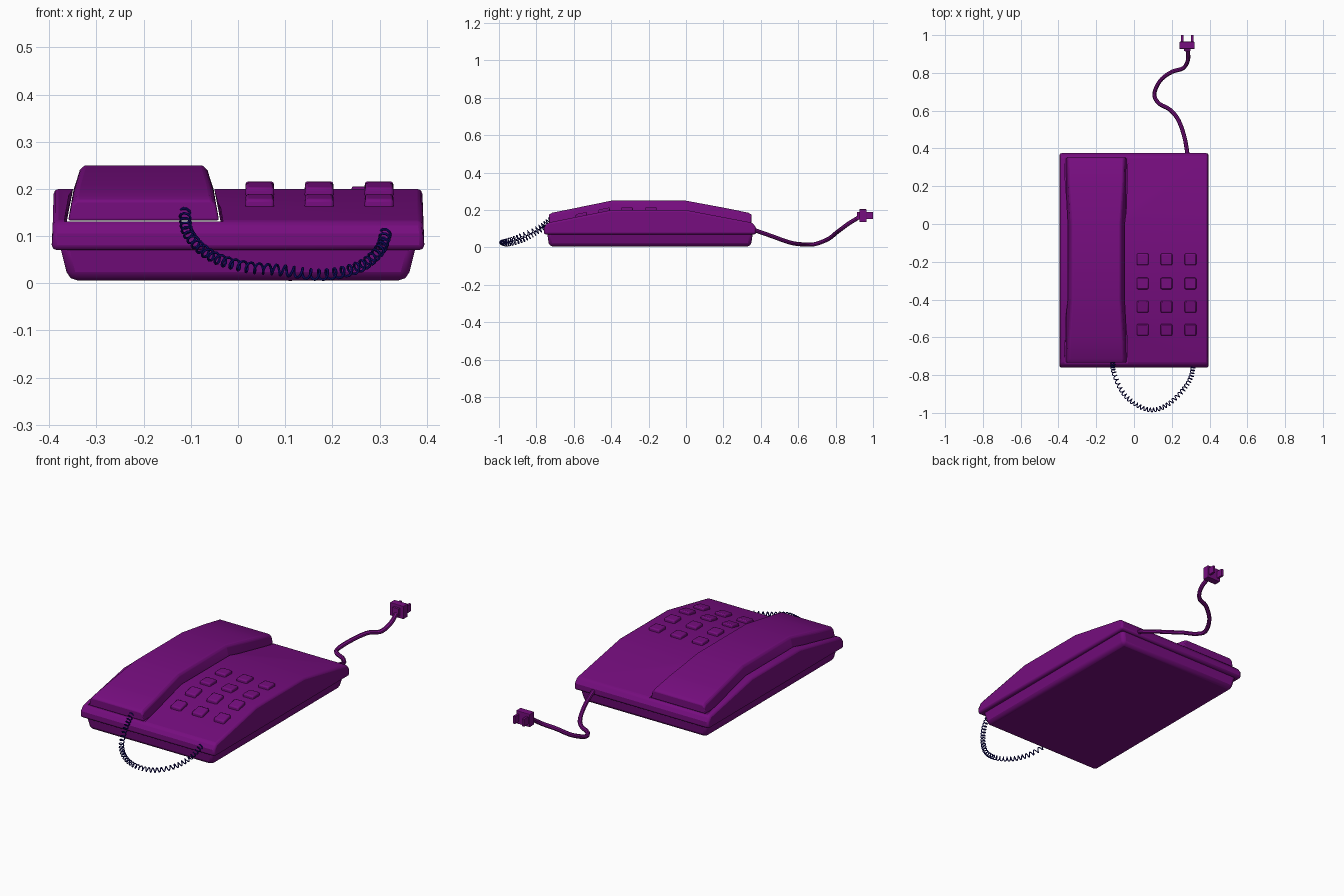
import bpy, bmesh, math
from mathutils import Vector

if "Cube" in bpy.data.objects:
    bpy.data.objects.remove(bpy.data.objects["Cube"])


def material(name, rgb):
    m = bpy.data.materials.new(name)
    m.diffuse_color = (*rgb, 1)
    m.use_nodes = True
    m.node_tree.nodes["Principled BSDF"].inputs["Base Color"].default_value = m.diffuse_color
    return m


PURPLE = material("purple_plastic", (0.18, 0.004, 0.21))
NAVY = material("navy_cord", (0.006, 0.004, 0.16))


def loft(name, rings, mat=PURPLE, bevel=0, segments=2):
    """Closed solid through a list of equal-length point rings."""
    bm = bmesh.new()
    vs = [[bm.verts.new(p) for p in r] for r in rings]
    n = len(rings[0])
    for a, b in zip(vs, vs[1:]):
        for i in range(n):
            bm.faces.new((a[i], a[(i + 1) % n], b[(i + 1) % n], b[i]))
    bm.faces.new(vs[0])
    bm.faces.new(vs[-1])
    bmesh.ops.recalc_face_normals(bm, faces=bm.faces)
    me = bpy.data.meshes.new(name)
    bm.to_mesh(me)
    bm.free()
    ob = bpy.data.objects.new(name, me)
    bpy.context.collection.objects.link(ob)
    me.materials.append(mat)
    if bevel:
        mod = ob.modifiers.new("Bevel", "BEVEL")
        mod.width, mod.segments = bevel, segments
        mod.limit_method, mod.angle_limit = "ANGLE", math.radians(35)
    return ob


def smooth(ob):
    bpy.ops.object.select_all(action="DESELECT")
    ob.select_set(True)
    bpy.context.view_layer.objects.active = ob
    bpy.ops.object.shade_smooth_by_angle(angle=math.radians(30))


def rect(hx, y0, y1, z, cx=0):
    return [(cx - hx, y0, z), (cx + hx, y0, z), (cx + hx, y1, z), (cx - hx, y1, z)]


def box(name, x, y, z, bevel=0):
    cx, hx = (x[0] + x[1]) / 2, (x[1] - x[0]) / 2
    return loft(name, [rect(hx, *y, z[0], cx), rect(hx, *y, z[1], cx)], bevel=bevel)


def body_top(y):
    """Height of the folded top surface."""
    if y < -0.4:
        return 0.2 - 0.2 * (-0.4 - y)
    return 0.2 - 0.19 * max(y, 0)


# lower base
smooth(loft("lower_base", [rect(0.359, -0.732, 0.347, 0.006),
                           rect(0.380, -0.744, 0.359, 0.09)], bevel=0.018))

# upper housing: folded side profile carried across the width
profile = [(-0.76, 0.07), (-0.76, 0.105), (-0.742, 0.132), (-0.4, 0.2),
           (0, 0.2), (0.357, 0.132), (0.375, 0.105), (0.375, 0.07)]
housing = loft("housing", [[(s * (0.395 if z < 0.11 else 0.391), y, z) for y, z in profile]
                           for s in (-1, 1)], bevel=0.011)


# handset and the slot it rests in share one waisted loft
def handset_shape(name, stations, floor, cham, bevel=0):
    cx = -0.2
    rings = []
    for y, hb, ht, zt in stations:
        half = [(hb, floor), (ht, zt - cham), (ht - cham, zt)]
        ring = [(cx + x, y, z) for x, z in half]
        rings.append(ring + [(cx - x, y, z) for x, z in reversed(half)])
    return loft(name, rings, bevel=bevel)


slot = handset_shape("slot_cutter", [
    (-0.738, 0.168, 0.156, 0.30), (-0.6, 0.166, 0.150, 0.30), (-0.4, 0.163, 0.131, 0.30),
    (0.0, 0.163, 0.131, 0.30), (0.2, 0.166, 0.150, 0.30), (0.356, 0.168, 0.156, 0.30)],
    0.131, 0.005)
slot.hide_render = True
slot.hide_viewport = True
cut = housing.modifiers.new("Slot", "BOOLEAN")
cut.object, cut.operation, cut.solver = slot, "DIFFERENCE", "EXACT"
smooth(housing)

smooth(handset_shape("handset", [
    (-0.733, 0.160, 0.153, 0.175), (-0.715, 0.160, 0.152, 0.186), (-0.6, 0.159, 0.148, 0.209),
    (-0.4, 0.156, 0.136, 0.25), (0.0, 0.156, 0.136, 0.25), (0.2, 0.159, 0.148, 0.213),
    (0.333, 0.160, 0.152, 0.186), (0.351, 0.160, 0.153, 0.175)], 0.133, 0.011, bevel=0.004))

# keypad, each key following the top surface
for r, y in enumerate((-0.187, -0.315, -0.438, -0.56)):
    for c, x in enumerate((0.046, 0.172, 0.299)):
        rings = [[(px, py, body_top(py) + h) for px, py, _ in rect(w, y - w, y + w, 0, x)]
                 for w, h in ((0.031, -0.01), (0.030, 0.016))]
        smooth(loft(f"key_{r}_{c}", rings, bevel=0.006))


def spline_points(pts, steps):
    """Catmull-Rom samples through the points."""
    p = [Vector(v) for v in pts]
    p = [2 * p[0] - p[1]] + p + [2 * p[-1] - p[-2]]
    out = []
    for i in range(1, len(p) - 2):
        a, b, c, d = p[i - 1:i + 3]
        for k in range(steps):
            t = k / steps
            out.append(0.5 * (2 * b + (c - a) * t + (2 * a - 5 * b + 4 * c - d) * t * t
                              + (3 * b - a - 3 * c + d) * t ** 3))
    return out + [p[-2]]


def tube(name, pts, radius, mat, res):
    cu = bpy.data.curves.new(name, "CURVE")
    cu.dimensions, cu.bevel_depth, cu.bevel_resolution = "3D", radius, res
    cu.use_fill_caps = True
    sp = cu.splines.new("POLY")
    sp.points.add(len(pts) - 1)
    for q, v in zip(sp.points, pts):
        q.co = (*v, 1)
    cu.materials.append(mat)
    ob = bpy.data.objects.new(name, cu)
    bpy.context.collection.objects.link(ob)
    bpy.ops.object.select_all(action="DESELECT")
    ob.select_set(True)
    bpy.context.view_layer.objects.active = ob
    bpy.ops.object.convert(target="MESH")
    smooth(bpy.context.view_layer.objects.active)


# wall cord
tube("wall_cord", spline_points([
    (0.285, 0.36, 0.095), (0.267, 0.46, 0.06), (0.235, 0.55, 0.028), (0.19, 0.605, 0.018),
    (0.13, 0.64, 0.017), (0.108, 0.69, 0.018), (0.14, 0.76, 0.045), (0.2, 0.805, 0.08),
    (0.26, 0.825, 0.095), (0.286, 0.87, 0.128), (0.283, 0.93, 0.165)], 6), 0.011, PURPLE, 2)

# plug
box("plug_collar", (0.265, 0.30), (0.915, 0.95), (0.15, 0.19))
box("plug_body", (0.241, 0.321), (0.927, 0.965), (0.136, 0.205), 0.003)
for i, x in enumerate((0.255, 0.309)):
    box(f"plug_prong_{i}", (x - 0.006, x + 0.006), (0.955, 1.0), (0.151, 0.19))

# coiled handset cord: helix wound round a drooping path
path = spline_points([
    (-0.113, -0.725, 0.152), (-0.105, -0.79, 0.105), (-0.06, -0.89, 0.06),
    (0.01, -0.955, 0.036), (0.095, -0.985, 0.027), (0.18, -0.955, 0.018),
    (0.255, -0.885, 0.034), (0.3, -0.815, 0.07), (0.315, -0.745, 0.112)], 48)
coil, turns = [], 38
for i, p in enumerate(path):
    t = (path[min(i + 1, len(path) - 1)] - path[max(i - 1, 0)]).normalized()
    side = t.cross(Vector((0, 0, 1))).normalized()
    up = side.cross(t)
    a = 2 * math.pi * turns * i / (len(path) - 1)
    coil.append(p + 0.011 * (math.cos(a) * side + math.sin(a) * up))
tube("handset_cord", coil, 0.0028, NAVY, 1)
